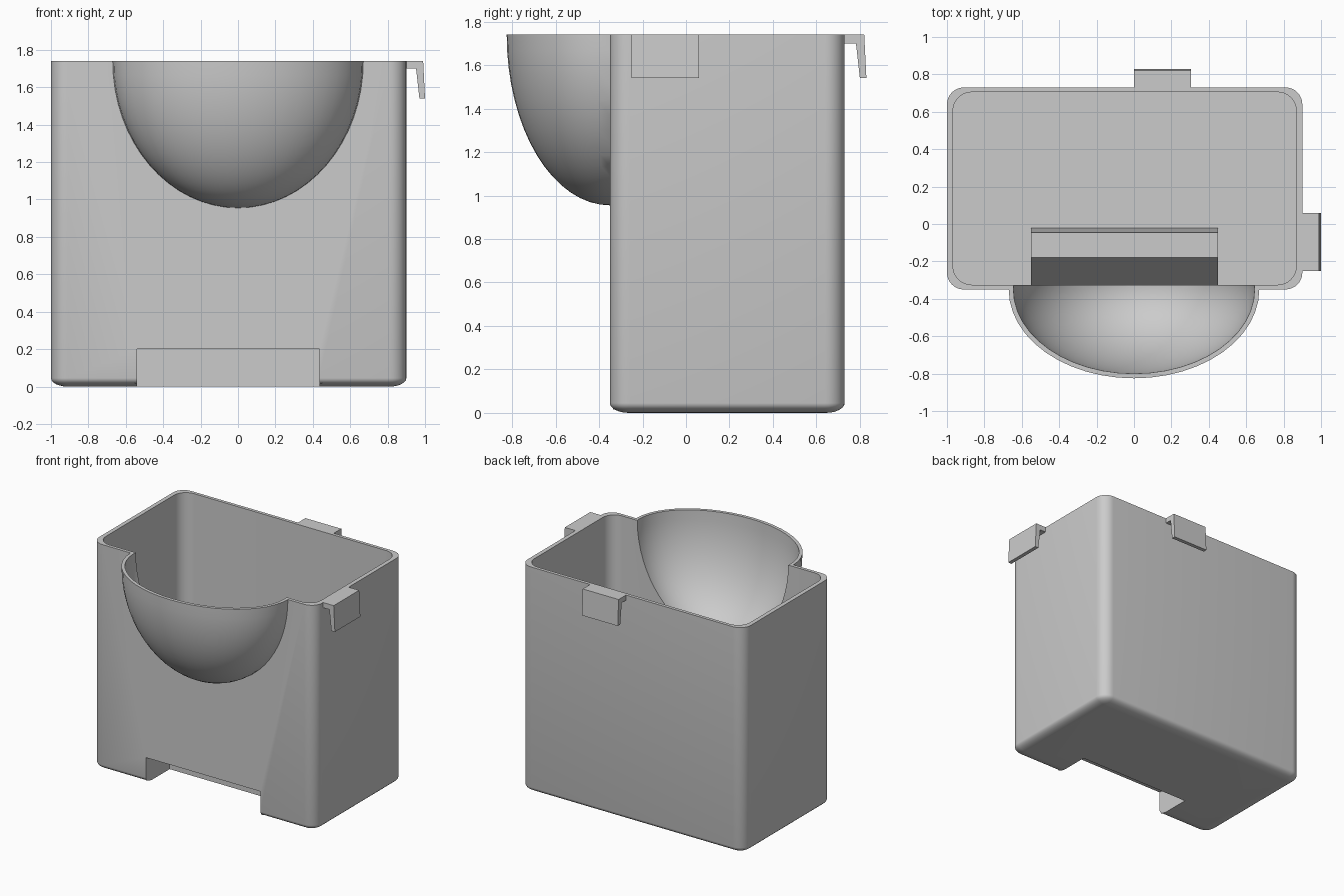
import bpy, bmesh, math
from mathutils import Matrix, Vector

if "Cube" in bpy.data.objects:
    bpy.data.objects.remove(bpy.data.objects["Cube"])

TOP = 1.74
CX, CY = -0.05, 0.19          # centre of the box part

grey = bpy.data.materials.new("plain_grey")
grey.diffuse_color = (0.6, 0.6, 0.6, 1)
grey.use_nodes = True
grey.node_tree.nodes["Principled BSDF"].inputs["Base Color"].default_value = grey.diffuse_color


def make(name, bm):
    bmesh.ops.recalc_face_normals(bm, faces=bm.faces)
    me = bpy.data.meshes.new(name)
    bm.to_mesh(me)
    bm.free()
    me.materials.append(grey)
    ob = bpy.data.objects.new(name, me)
    bpy.context.collection.objects.link(ob)
    return ob


def rounded_box(name, hx, hy, r, layers, seg=8):
    """Stack of rounded rectangles; layers are (z, inset)."""
    bm = bmesh.new()
    rings = []
    for z, inset in layers:
        ring = []
        for k, (sx, sy) in enumerate(((1, 1), (-1, 1), (-1, -1), (1, -1))):
            for i in range(seg + 1):
                a = math.pi / 2 * (k + i / seg)
                ring.append(bm.verts.new((CX + sx * (hx - r) + (r - inset) * math.cos(a),
                                          CY + sy * (hy - r) + (r - inset) * math.sin(a), z)))
        rings.append(ring)
    n = len(rings[0])
    for a, b in zip(rings, rings[1:]):
        for i in range(n):
            bm.faces.new((a[i], a[(i + 1) % n], b[(i + 1) % n], b[i]))
    bm.faces.new(rings[0])
    bm.faces.new(rings[-1])
    return make(name, bm)


def ellipsoid(name, rx, ry, rz):
    bm = bmesh.new()
    bmesh.ops.create_uvsphere(bm, u_segments=48, v_segments=32, radius=1)
    bmesh.ops.transform(bm, verts=bm.verts, matrix=Matrix.Translation((0, -0.35, TOP))
                        @ Matrix.Diagonal((rx, ry, rz, 1)))
    return make(name, bm)


def prism(name, points, lo, hi, place):
    """Extrude a profile from lo to hi; place(u, v, w) gives the position."""
    bm = bmesh.new()
    a = [bm.verts.new(place(u, v, lo)) for u, v in points]
    b = [bm.verts.new(place(u, v, hi)) for u, v in points]
    n = len(points)
    for i in range(n):
        bm.faces.new((a[i], a[(i + 1) % n], b[(i + 1) % n], b[i]))
    bm.faces.new(a)
    bm.faces.new(b)
    return make(name, bm)


def along_x(u, v, w):
    return Vector((w, u, v))


def along_y(u, v, w):
    return Vector((u, w, v))


def combine(target, tool, op):
    mod = target.modifiers.new("cut", 'BOOLEAN')
    mod.object, mod.operation, mod.solver = tool, op, 'EXACT'
    bpy.context.view_layer.update()
    dg = bpy.context.evaluated_depsgraph_get()
    me = bpy.data.meshes.new_from_object(target.evaluated_get(dg))
    target.modifiers.clear()
    target.data = me
    bpy.data.objects.remove(tool)


# Box with soft lower edge, joined with the rounded front spout
steps = [math.pi / 2 * i / 6 for i in range(7)]
lower = [(0.045 * (1 - math.cos(t)), 0.088 * (1 - math.sin(t))) for t in steps]
body = rounded_box("container", 0.95, 0.54, 0.09, lower + [(1.9, 0)])
combine(body, ellipsoid("spout_outer", 0.67, 0.475, 0.785), 'UNION')

# Hollow out the box and the spout, then trim the rim flat
combine(body, rounded_box("cavity", 0.918, 0.515, 0.1, [(0.03, 0), (3.2, 0)]), 'DIFFERENCE')
combine(body, ellipsoid("spout_inner", 0.645, 0.45, 0.757), 'DIFFERENCE')
combine(body, prism("rim_trim", [(-2, TOP), (2, TOP), (2, 4), (-2, 4)], -2, 2, along_x),
        'DIFFERENCE')

# Sloped housing over the front notch, then the notch itself
housing = [(-0.335, 0.015), (-0.335, 0.205), (-0.18, 0.44), (-0.045, 0.44), (-0.02, 0.015)]
combine(body, prism("notch_housing", housing, -0.55, 0.45, along_x), 'UNION')
notch = [(-0.6, -0.1), (-0.6, 0.2), (-0.06, 0.2), (-0.06, -0.1)]
combine(body, prism("notch", notch, -0.54, 0.435, along_x), 'DIFFERENCE')

bpy.context.view_layer.objects.active = body
body.select_set(True)
bpy.ops.object.shade_smooth_by_angle(angle=math.radians(30))

# Hanging clips on the right and back walls; profile runs outward from the wall
clip = [(0, TOP), (0.09, TOP), (0.1, 1.54), (0.07, 1.54), (0.052, 1.7), (0, 1.7)]
prism("right_clip", [(0.9 + u, v) for u, v in clip], -0.25, 0.06, along_y)
prism("back_clip", [(0.73 + u, v) for u, v in clip], 0, 0.305, along_x)
